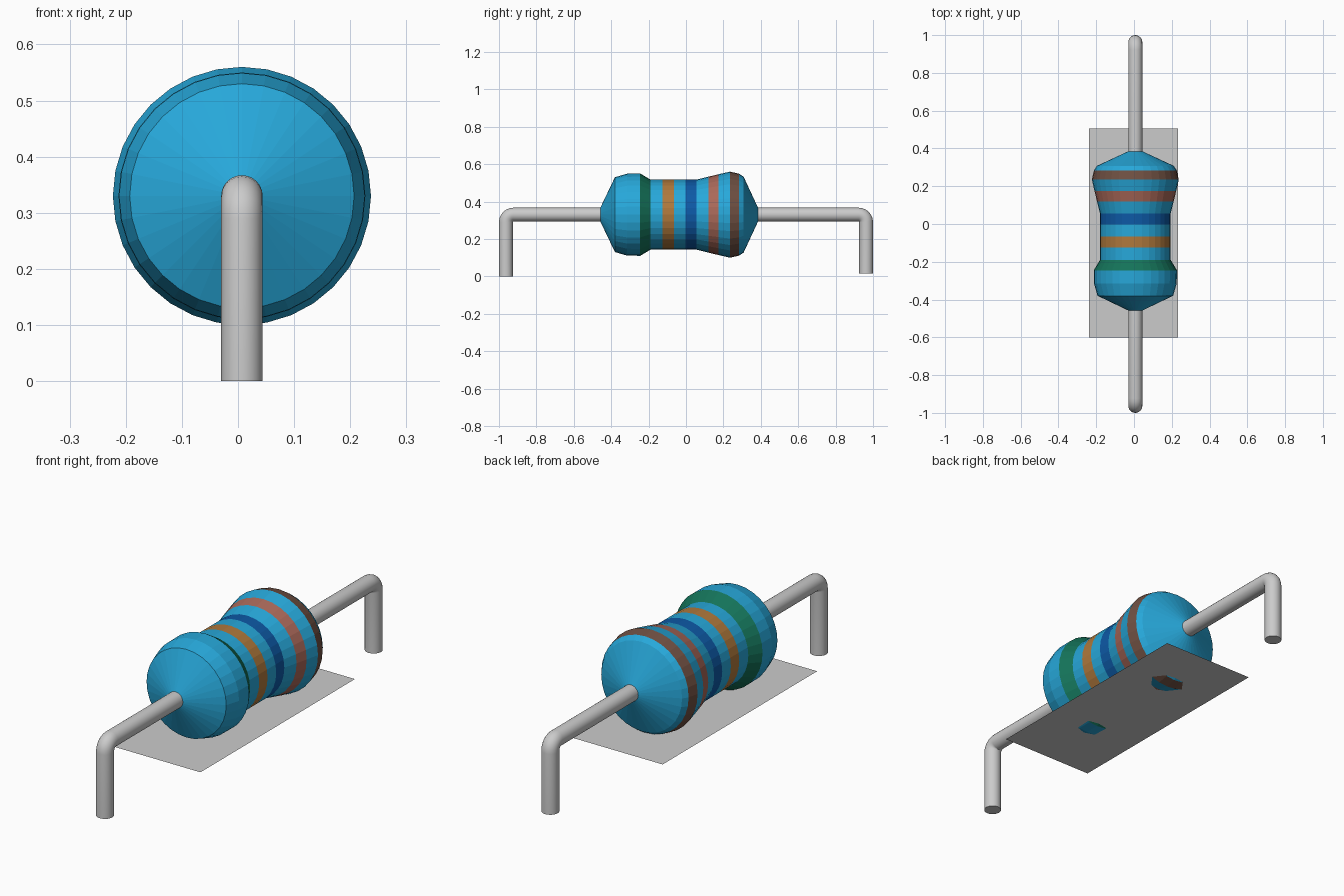
import bpy, bmesh, math
from mathutils import Vector

if "Cube" in bpy.data.objects:
    bpy.data.objects.remove(bpy.data.objects["Cube"])

CX, CZ = 0.007, 0.33      # resistor axis
SIDES = 32
R = 0.037                 # lead radius

COLOURS = {
    "blue": (0.02, 0.39, 0.70, 1), "green": (0.007, 0.17, 0.10, 1),
    "orange": (0.43, 0.19, 0.045, 1), "dark_blue": (0.004, 0.10, 0.38, 1),
    "salmon": (0.40, 0.14, 0.10, 1), "brown": (0.16, 0.08, 0.055, 1),
}
names = list(COLOURS)


def make_object(name, bm):
    bmesh.ops.recalc_face_normals(bm, faces=bm.faces)
    me = bpy.data.meshes.new(name)
    bm.to_mesh(me)
    bm.free()
    ob = bpy.data.objects.new(name, me)
    bpy.context.collection.objects.link(ob)
    return ob


def skin(bm, rings, colours=None):
    """Bridge consecutive rings of vertices and cap both ends."""
    for i, (a, b) in enumerate(zip(rings, rings[1:])):
        n = len(a)
        for k in range(n):
            f = bm.faces.new((a[k], a[(k + 1) % n], b[(k + 1) % n], b[k]))
            if colours:
                f.material_index = names.index(colours[i])
    bm.faces.new(rings[0])
    bm.faces.new(rings[-1])


# Lathed body: y, radius, colour of the strip that follows
profile = [
    (-0.458, 0.037, "blue"), (-0.38, 0.20, "blue"), (-0.315, 0.219, "blue"),
    (-0.245, 0.22, "green"), (-0.19, 0.187, "blue"), (-0.125, 0.187, "orange"),
    (-0.065, 0.187, "blue"), (-0.003, 0.187, "dark_blue"), (0.055, 0.187, "blue"),
    (0.12, 0.203, "salmon"), (0.174, 0.216, "blue"), (0.235, 0.23, "brown"),
    (0.284, 0.219, "blue"), (0.308, 0.203, "blue"), (0.385, 0.037, "blue"),
]
bm = bmesh.new()
rings = []
for y, r, _ in profile:
    rings.append([bm.verts.new((CX + r * math.cos(t), y, CZ + r * math.sin(t)))
                  for t in (2 * math.pi * k / SIDES for k in range(SIDES))])
skin(bm, rings, [c for _, _, c in profile])
body = make_object("striped_body", bm)
for n, c in COLOURS.items():
    mat = bpy.data.materials.new(n)
    mat.diffuse_color = c
    mat.use_nodes = True
    mat.node_tree.nodes["Principled BSDF"].inputs["Base Color"].default_value = mat.diffuse_color
    body.data.materials.append(mat)


# Bent wire leads: down to the foot, round elbow, in to the body
def lead(name, side, foot_z, inner_y):
    bend = 0.04
    out = 1 - R
    path = [(out, foot_z, 0.0)]
    for i in range(7):
        t = math.radians(15 * i)
        path.append((out - bend + bend * math.cos(t), CZ - bend + bend * math.sin(t), t))
    path.append((inner_y, CZ, math.pi / 2))
    bm = bmesh.new()
    rings = []
    for y, z, t in path:
        ring = []
        for k in range(24):
            a = 2 * math.pi * k / 24
            d = R * math.cos(a)
            ring.append(bm.verts.new((CX + R * math.sin(a),
                                      side * (y + d * math.cos(t)), z + d * math.sin(t))))
        rings.append(ring)
    skin(bm, rings)
    ob = make_object(name, bm)
    bpy.context.view_layer.objects.active = ob
    ob.select_set(True)
    bpy.ops.object.shade_smooth_by_angle(angle=math.radians(40))
    ob.select_set(False)


lead("front_lead", -1, 0.0, 0.45)
lead("back_lead", 1, 0.015, 0.375)

# Thin sheet under the body, just grazed by both bulges
bm = bmesh.new()
bm.faces.new([bm.verts.new((x, y, 0.117)) for x, y in
              ((-0.237, -0.602), (0.233, -0.602), (0.233, 0.506), (-0.237, 0.506))])
sheet = make_object("base_sheet", bm)
if sheet.data.polygons[0].normal.z < 0:
    sheet.data.flip_normals()
